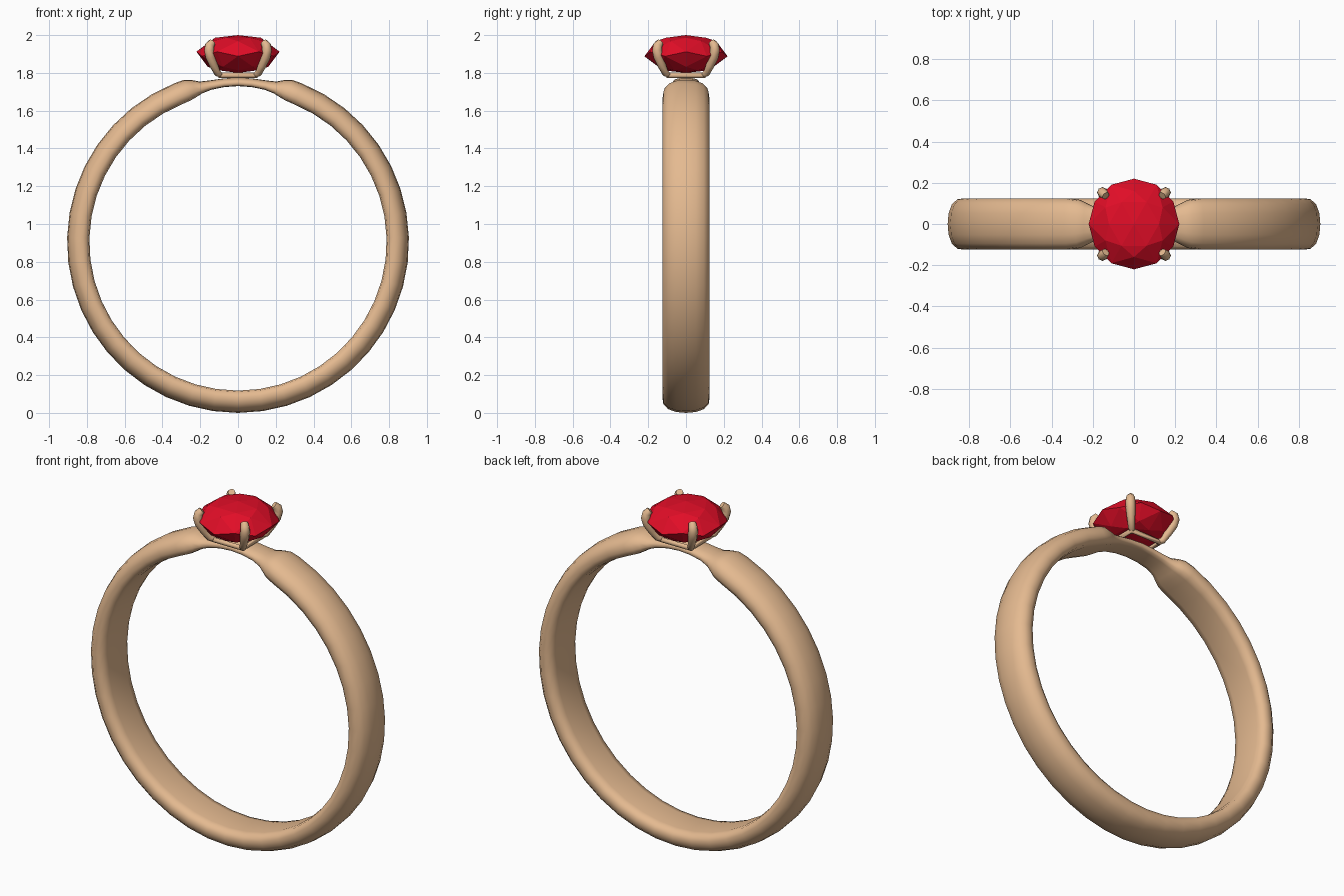
import bpy, bmesh
from math import sin, cos, radians
from mathutils import Vector

if "Cube" in bpy.data.objects:
    bpy.data.objects.remove(bpy.data.objects["Cube"])


def material(name, rgb):
    m = bpy.data.materials.new(name)
    m.diffuse_color = (*rgb, 1)
    m.use_nodes = True
    m.node_tree.nodes["Principled BSDF"].inputs["Base Color"].default_value = m.diffuse_color
    return m


GOLD = material("rose_gold", (0.78, 0.49, 0.28))
RED = material("red_stone", (0.75, 0.004, 0.02))


def finish(name, bm, mat, smooth=True):
    bmesh.ops.recalc_face_normals(bm, faces=bm.faces[:])
    me = bpy.data.meshes.new(name)
    bm.to_mesh(me)
    bm.free()
    ob = bpy.data.objects.new(name, me)
    bpy.context.collection.objects.link(ob)
    me.materials.append(mat)
    for p in me.polygons:
        p.use_smooth = smooth
    return ob


def tube(name, points, radius, closed=False, radii=None):
    cu = bpy.data.curves.new(name, 'CURVE')
    cu.dimensions = '3D'
    cu.bevel_depth = radius
    cu.bevel_resolution = 2
    cu.use_fill_caps = True
    sp = cu.splines.new('POLY')
    sp.points.add(len(points) - 1)
    for i, p in enumerate(points):
        sp.points[i].co = (*p, 1)
        sp.points[i].radius = radii[i] if radii else 1
    sp.use_cyclic_u = closed
    ob = bpy.data.objects.new(name, cu)
    bpy.context.collection.objects.link(ob)
    cu.materials.append(GOLD)
    bpy.ops.object.select_all(action='DESELECT')
    ob.select_set(True)
    bpy.context.view_layer.objects.active = ob
    bpy.ops.object.convert(target='MESH')
    bpy.ops.object.shade_smooth_by_angle(angle=radians(50))
    return ob


# Band: domed section (width fraction, thickness fraction) swept round the finger
half = [(0, 0), (0.6, 0), (0.88, 0.06), (1, 0.3), (0.96, 0.6),
        (0.76, 0.83), (0.42, 0.96), (0, 1)]
section = half + [(-w, t) for w, t in half[-2:0:-1]]
CZ = 0.905

# angle from the top, inner radius, outer radius, half width
top = [(0, 0.825, 0.87, 0.072), (5, 0.823, 0.869, 0.072), (10, 0.818, 0.868, 0.075),
       (13.5, 0.809, 0.873, 0.083), (16, 0.798, 0.892, 0.1),
       (18.5, 0.79, 0.905, 0.117), (22, 0.787, 0.905, 0.124)]
side = [(22 + 158 * i / 19, 0.787, 0.905, 0.125) for i in range(1, 20)]
stations = top + side
stations += [(360 - a, *rest) for a, *rest in stations[-2:0:-1]]

bm = bmesh.new()
rings = []
for a, ri, ro, hw in stations:
    s, c = sin(radians(a)), cos(radians(a))
    rings.append([bm.verts.new(((ri + (ro - ri) * t) * s, hw * w,
                                CZ + (ri + (ro - ri) * t) * c)) for w, t in section])
n = len(section)
for i, r in enumerate(rings):
    q = rings[(i + 1) % len(rings)]
    for j in range(n):
        k = (j + 1) % n
        bm.faces.new((r[j], r[k], q[k], q[j]))
finish("band", bm, GOLD)

# Gem: six-fold faceted stone, lower half is the upper half flipped and turned
bm = bmesh.new()
GZ = 1.90
for sign, turn in ((1, 0), (-1, 30)):
    bm.verts.new((0, 0, GZ + sign * 0.1))
    for i in range(6):
        for off, r, h in ((0, 0.122, 0.086), (30, 0.16, 0.068), (0, 0.22, 0.012)):
            a = radians(60 * i + off + turn)
            bm.verts.new((r * cos(a), r * sin(a), GZ + sign * h))
bmesh.ops.convex_hull(bm, input=bm.verts[:])
finish("gem", bm, RED, smooth=False)

# Square seat frame under the stone
f = 0.098
tube("seat_frame", [(f, f, 1.787), (-f, f, 1.787), (-f, -f, 1.787), (f, -f, 1.787)],
     0.015, closed=True)

# Four claws hooked over the girdle
path = [(0.085, 1.787), (0.108, 1.797), (0.128, 1.84), (0.146, 1.885),
        (0.153, 1.92), (0.15, 1.945), (0.137, 1.962)]
for i, (sx, sy) in enumerate(((1, 1), (-1, 1), (-1, -1), (1, -1))):
    tube(f"claw_{i + 1}", [Vector((sx * d, sy * d, z)) for d, z in path], 0.026,
         radii=[0.55, 0.7, 0.85, 1, 1, 0.95, 0.75])
